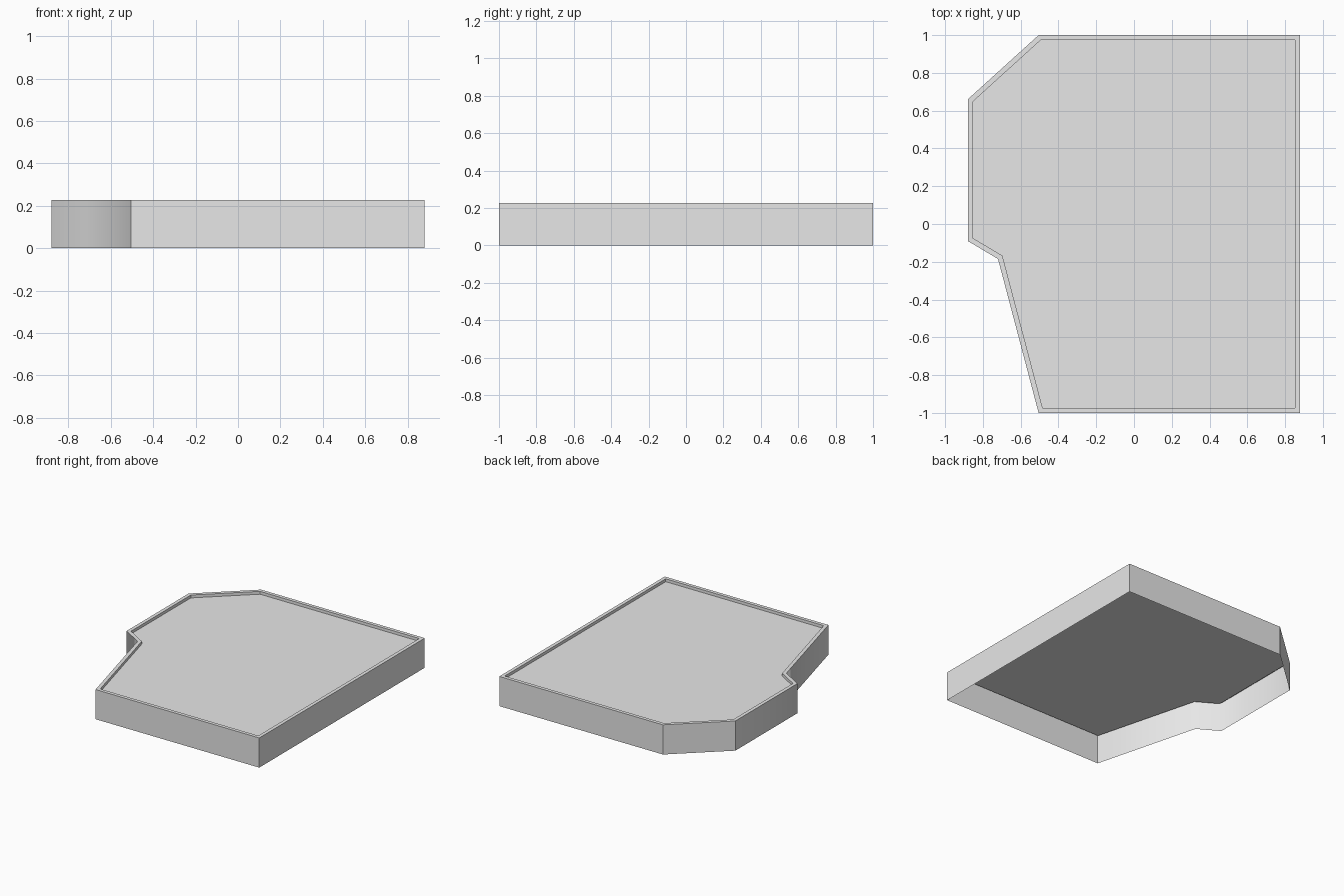
import bpy
import bmesh

cube = bpy.data.objects.get("Cube")
if cube:
    bpy.data.objects.remove(cube, do_unlink=True)

HEIGHT = 0.227
RIM_WIDTH = 0.027
RECESS = 0.022

# Footprint, anticlockwise from the front right corner; True keeps the wall smooth there
FOOTPRINT = [
    (0.88, -1.0, False),
    (0.88, 1.0, False),
    (-0.505, 1.0, False),
    (-0.88, 0.66, False),
    (-0.88, -0.09, True),
    (-0.72, -0.185, True),
    (-0.505, -1.0, False),
]


def make_material(name, colour):
    mat = bpy.data.materials.new(name)
    mat.use_nodes = True
    mat.diffuse_color = colour
    mat.node_tree.nodes["Principled BSDF"].inputs["Base Color"].default_value = colour
    return mat


bm = bmesh.new()
corners = [bm.verts.new((x, y, HEIGHT)) for x, y, _ in FOOTPRINT]
soft_points = [(x, y) for x, y, soft in FOOTPRINT if soft]
roof = bm.faces.new(corners)

# Outer walls, open underneath
walls = bmesh.ops.extrude_edge_only(bm, edges=list(roof.edges))["geom"]
for v in walls:
    if isinstance(v, bmesh.types.BMVert):
        v.co.z = 0

# Flat rim, then the sunken roof inside it
bmesh.ops.inset_individual(bm, faces=[roof], thickness=RIM_WIDTH, use_even_offset=True)
bmesh.ops.inset_individual(bm, faces=[roof], thickness=0, depth=-RECESS)
bm.normal_update()

# Smooth shading only round the notch in the outer wall
for face in bm.faces:
    face.smooth = True
for edge in bm.edges:
    a, b = (v.co for v in edge.verts)
    upright = (a.xy - b.xy).length < 0.001
    edge.smooth = upright and any(
        abs(a.x - x) + abs(a.y - y) < 0.001 for x, y in soft_points)

mesh = bpy.data.meshes.new("building_shell")
bm.to_mesh(mesh)
bm.free()
mesh.materials.append(make_material("light grey", (0.8, 0.8, 0.8, 1)))
shell = bpy.data.objects.new("building_shell", mesh)
bpy.context.collection.objects.link(shell)
